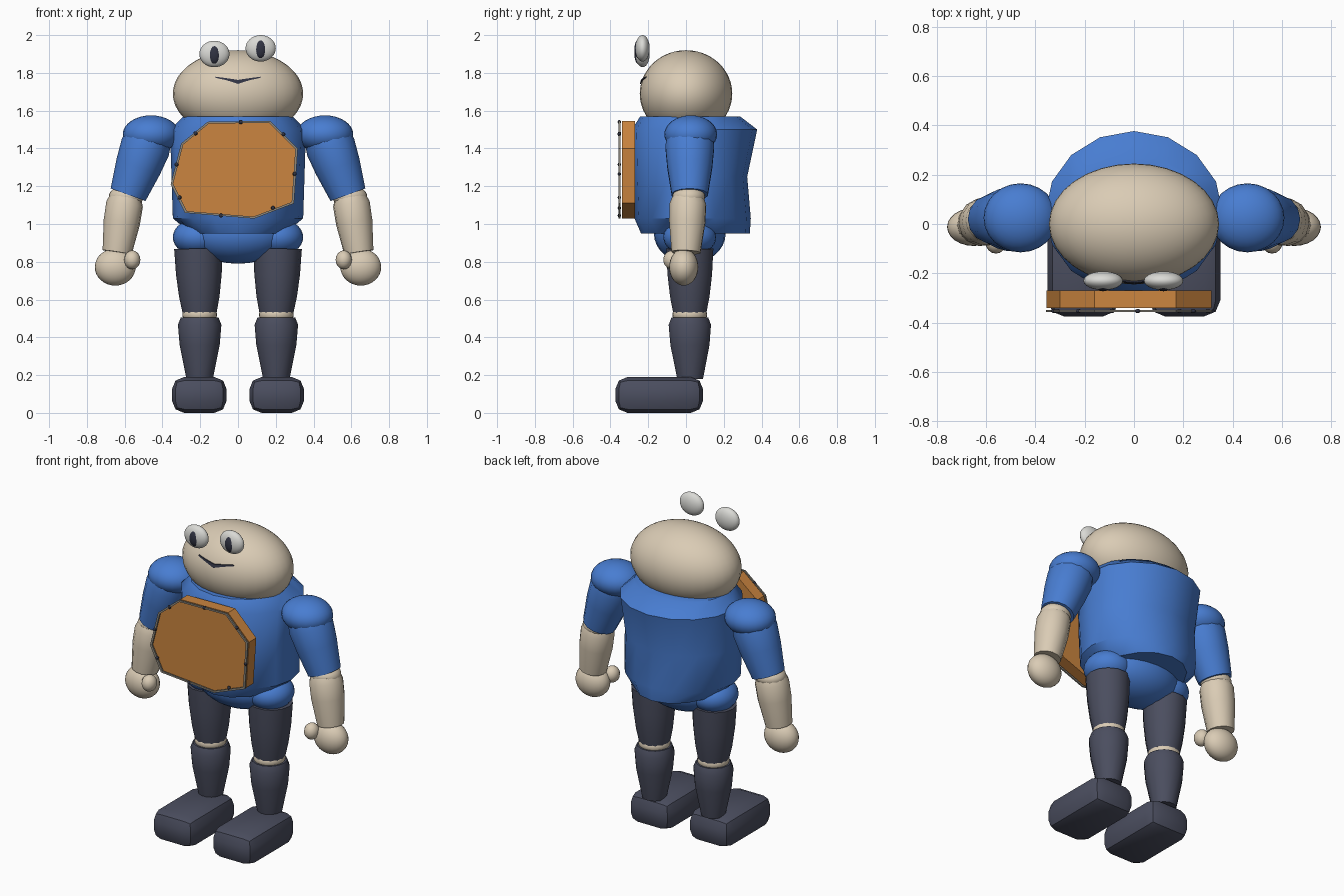
import bpy, bmesh, math
from mathutils import Vector

if "Cube" in bpy.data.objects:
    bpy.data.objects.remove(bpy.data.objects["Cube"])


def material(name, rgb):
    m = bpy.data.materials.new(name)
    m.diffuse_color = (*rgb, 1)
    m.use_nodes = True
    m.node_tree.nodes["Principled BSDF"].inputs["Base Color"].default_value = m.diffuse_color
    return m


BLUE = material("shirt blue", (0.065, 0.205, 0.64))
SKIN = material("beige", (0.70, 0.60, 0.46))
SLATE = material("slate", (0.07, 0.076, 0.115))
ORANGE = material("orange", (0.60, 0.235, 0.05))
WHITE = material("eye white", (0.70, 0.70, 0.67))
DARK = material("dark", (0.03, 0.033, 0.055))
RIM = material("rim grey", (0.27, 0.25, 0.21))


def finish(name, bm, mat, smooth=True, angle=40):
    bmesh.ops.recalc_face_normals(bm, faces=bm.faces)
    me = bpy.data.meshes.new(name)
    bm.to_mesh(me)
    bm.free()
    me.materials.append(mat)
    ob = bpy.data.objects.new(name, me)
    bpy.context.collection.objects.link(ob)
    if smooth:
        bpy.ops.object.select_all(action='DESELECT')
        bpy.context.view_layer.objects.active = ob
        ob.select_set(True)
        bpy.ops.object.shade_smooth_by_angle(angle=math.radians(angle))
    return ob


def ball(name, loc, size, mat, seg=24, rings=16):
    bm = bmesh.new()
    bmesh.ops.create_uvsphere(bm, u_segments=seg, v_segments=rings, radius=1)
    bmesh.ops.scale(bm, vec=size, verts=bm.verts)
    bmesh.ops.translate(bm, vec=loc, verts=bm.verts)
    return finish(name, bm, mat)


def skin_rings(bm, loops):
    """Bridge equal vertex loops and cap both ends."""
    n = len(loops[0])
    for a, b in zip(loops, loops[1:]):
        for i in range(n):
            j = (i + 1) % n
            bm.faces.new((a[i], a[j], b[j], b[i]))
    bm.faces.new(loops[0][::-1])
    bm.faces.new(loops[-1])


def loft(name, rings, mat, sides=16):
    """Horizontal elliptical rings: (centre y, z, half width, half depth)."""
    bm = bmesh.new()
    loops = []
    for cy, z, rx, ry in rings:
        loops.append([bm.verts.new((rx * math.cos(a), cy + ry * math.sin(a), z))
                      for a in (2 * math.pi * i / sides for i in range(sides))])
    skin_rings(bm, loops)
    return finish(name, bm, mat)


def limb(name, start, end, profile, mat, sides=14):
    """Round limb along an axis; profile holds (fraction, radius)."""
    start, end = Vector(start), Vector(end)
    axis = end - start
    q = Vector((0, 0, 1)).rotation_difference(axis)
    bm = bmesh.new()
    loops = []
    for t, r in profile:
        c = start + axis * t
        loops.append([bm.verts.new(c + q @ Vector((r * math.cos(a), r * math.sin(a), 0)))
                      for a in (2 * math.pi * i / sides for i in range(sides))])
    skin_rings(bm, loops)
    return finish(name, bm, mat)


def plate(name, outline, y_front, y_back, mat):
    """Prism from an x-z outline."""
    bm = bmesh.new()
    loops = [[bm.verts.new((x, y, z)) for x, z in outline] for y in (y_front, y_back)]
    skin_rings(bm, loops)
    return finish(name, bm, mat, smooth=False)


# Torso and hips
loft("torso", [(0.05, 0.95, 0.25, 0.288), (0.035, 1.03, 0.345, 0.308),
               (0.022, 1.25, 0.352, 0.302), (0.045, 1.50, 0.36, 0.332),
               (0.022, 1.57, 0.29, 0.264)], BLUE)
ball("pelvis", (0, 0.02, 0.95), (0.27, 0.19, 0.16), BLUE)

# Head with raised eyes
ball("head", (0, 0, 1.69), (0.345, 0.245, 0.23), SKIN, 32, 24)
for side, x, z in (("left", -0.125, 1.90), ("right", 0.12, 1.93)):
    ball(side + "_eye", (x, -0.23, z), (0.08, 0.038, 0.07), WHITE)
    ball(side + "_pupil", (x, -0.251, z - 0.003), (0.033, 0.022, 0.05), DARK, 16, 10)

# Mouth: thin strip following the face
bm = bmesh.new()
loops = []
for x, low, high in ((-0.12, 1.774, 1.78), (-0.06, 1.761, 1.772), (0, 1.742, 1.763),
                     (0.06, 1.761, 1.772), (0.12, 1.774, 1.78)):
    ring = []
    for z, off in ((low, 0.006), (high, 0.006), (high, -0.003), (low, -0.003)):
        y = -0.245 * math.sqrt(1 - (x / 0.345) ** 2 - ((z - 1.69) / 0.23) ** 2)
        ring.append(bm.verts.new((x, y - off, z)))
    loops.append(ring)
skin_rings(bm, loops)
finish("mouth", bm, DARK, smooth=False)

for side, s in (("left", -1), ("right", 1)):
    # Arms
    ball(side + "_shoulder", (s * 0.46, 0.025, 1.475), (0.15, 0.14, 0.10), BLUE)
    limb(side + "_upper_arm", (s * 0.475, 0.02, 1.45), (s * 0.582, 0.02, 1.155),
         [(0, 0.125), (0.15, 0.132), (0.5, 0.122), (1, 0.098)], BLUE)
    ball(side + "_elbow", (s * 0.592, 0.015, 1.145), (0.092, 0.086, 0.06), SKIN)
    limb(side + "_forearm", (s * 0.595, 0.012, 1.14), (s * 0.64, 0, 0.85),
         [(0, 0.085), (0.12, 0.098), (0.45, 0.097), (1, 0.078)], SKIN)
    ball(side + "_hand", (s * 0.65, -0.012, 0.772), (0.108, 0.077, 0.098), SKIN)
    ball(side + "_thumb", (s * 0.56, -0.073, 0.81), (0.043, 0.047, 0.05), SKIN, 16, 10)

    # Legs
    ball(side + "_hip", (s * 0.21, 0.02, 0.93), (0.135, 0.14, 0.10), BLUE)
    limb(side + "_thigh", (s * 0.21, 0.02, 0.87), (s * 0.203, 0.02, 0.53),
         [(0, 0.128), (0.4, 0.121), (0.75, 0.107), (1, 0.09)], SLATE)
    ball(side + "_knee", (s * 0.203, 0.02, 0.52), (0.092, 0.092, 0.06), SKIN)
    limb(side + "_shin", (s * 0.203, 0.02, 0.505), (s * 0.203, 0.022, 0.18),
         [(0, 0.1), (0.12, 0.115), (0.45, 0.106), (1, 0.07)], SLATE)

    # Chunky chamfered shoe
    bm = bmesh.new()
    bmesh.ops.create_cube(bm, size=1)
    bmesh.ops.scale(bm, vec=(0.29, 0.465, 0.19), verts=bm.verts)
    bmesh.ops.bevel(bm, geom=bm.edges[:], offset=0.065, segments=2, profile=0.5,
                    affect='EDGES')
    bmesh.ops.translate(bm, vec=(s * 0.205, -0.142, 0.095), verts=bm.verts)
    finish(side + "_shoe", bm, SLATE, angle=25)

# Chest panel
OUTLINE = [(-0.30, 1.425), (-0.16, 1.54), (0.17, 1.545), (0.315, 1.40),
           (0.295, 1.11), (0.085, 1.03), (-0.28, 1.06), (-0.355, 1.21)]
plate("chest_panel", OUTLINE, -0.34, -0.27, ORANGE)

# Thin rim frame hovering just in front of the panel
bm = bmesh.new()
outer, inner = [], []
for scale, loop in ((1.005, outer), (0.965, inner)):
    for y in (-0.357, -0.348):
        loop.append([bm.verts.new((-0.02 + (x + 0.02) * scale, y, 1.29 + (z - 1.29) * scale))
                     for x, z in OUTLINE])
cycle = [outer[0], outer[1], inner[1], inner[0]]
for a, b in zip(cycle, cycle[1:] + cycle[:1]):
    for i in range(8):
        j = (i + 1) % 8
        bm.faces.new((a[i], a[j], b[j], b[i]))
finish("panel_rim", bm, RIM, smooth=False)

# Studs around the rim
for i, (x, z) in enumerate([(0.015, 1.54), (-0.225, 1.48), (-0.325, 1.315), (-0.31, 1.14),
                            (-0.09, 1.045), (0.185, 1.085), (0.30, 1.265), (0.24, 1.475)]):
    ball(f"rim_stud_{i + 1}", (x, -0.353, z), (0.011, 0.009, 0.011), DARK, 8, 6)
